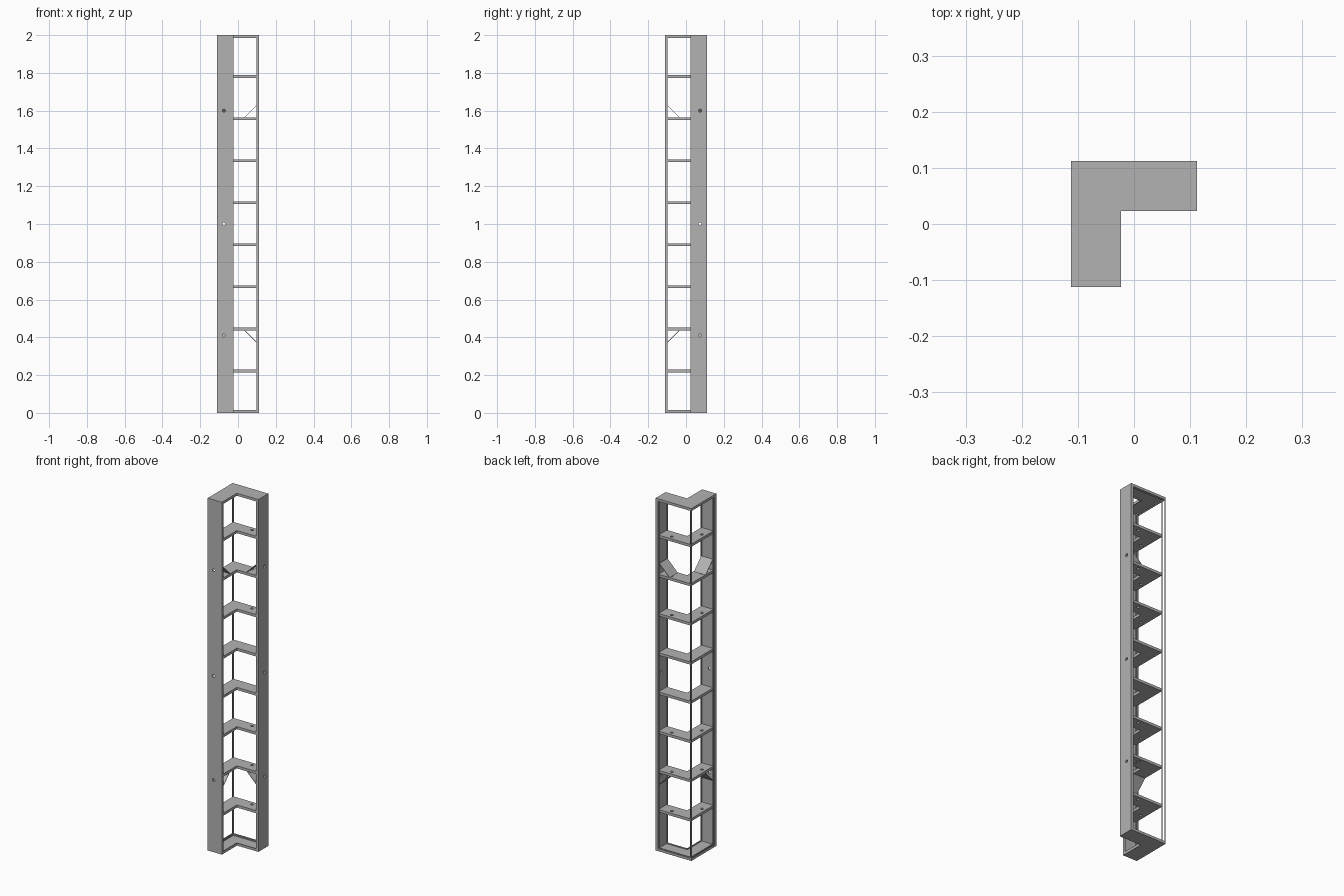
import bpy, bmesh
from mathutils import Vector

cube = bpy.data.objects.get("Cube")
if cube:
    bpy.data.objects.remove(cube, do_unlink=True)

H = 0.112        # half the footprint
ARM = 0.089      # depth of each arm
FRAME = 0.0145   # frame thickness with rails
SKIN = 0.0085    # frame thickness without rails
RAIL = 0.004     # rail width
STEP = 0.2225    # shelf spacing
HOLE = 0.075     # distance of hole line from the centre
RAILS = (0, 0.010, ARM - RAIL)

grey = bpy.data.materials.new("grey metal")
grey.use_nodes = True
colour = (0.45, 0.45, 0.45, 1)
grey.diffuse_color = colour
grey.node_tree.nodes["Principled BSDF"].inputs["Base Color"].default_value = colour


def prism(name, points, offset, mirror=False):
    """Extrude a flat polygon; mirror swaps it to the other arm."""
    bm = bmesh.new()
    face = bm.faces.new([bm.verts.new(p) for p in points])
    new = bmesh.ops.extrude_face_region(bm, geom=[face])["geom"]
    bmesh.ops.translate(bm, vec=Vector(offset),
                        verts=[v for v in new if isinstance(v, bmesh.types.BMVert)])
    if mirror:
        for v in bm.verts:
            v.co = (-v.co.y, -v.co.x, v.co.z)
    bmesh.ops.recalc_face_normals(bm, faces=bm.faces)
    mesh = bpy.data.meshes.new(name)
    bm.to_mesh(mesh)
    bm.free()
    mesh.materials.append(grey)
    ob = bpy.data.objects.new(name, mesh)
    bpy.context.collection.objects.link(ob)
    return ob


def ell(name, near, far, end, z0, z1):
    """L-shaped slab between two offsets from the outer corner."""
    a, b = H - near, H - far
    pts = [(end, a), (-a, a), (-a, -end), (-b, -end), (-b, b), (end, b)]
    return prism(name, [(x, y, z0) for x, y in pts], (0, 0, z1 - z0))


def box(name, x0, x1, y0, y1, z0, z1, mirror=False):
    pts = [(x0, y0, z0), (x1, y0, z0), (x1, y1, z0), (x0, y1, z0)]
    return prism(name, pts, (0, 0, z1 - z0), mirror)


def drill(ob, spots, rotation):
    """Cut round holes at the given places."""
    for spot in spots:
        bpy.ops.mesh.primitive_cylinder_add(vertices=20, radius=0.008, depth=0.04,
                                            location=spot, rotation=rotation)
        cutter = bpy.context.object
        cutter.name = "hole_cutter"
        cutter.hide_render = True
        mod = ob.modifiers.new("hole", "BOOLEAN")
        mod.object = cutter
        mod.solver = "EXACT"
        bpy.context.view_layer.objects.active = ob
        bpy.ops.object.modifier_apply(modifier=mod.name)
        bpy.data.objects.remove(cutter, do_unlink=True)


# Top and bottom caps with their rails
ell("bottom_cap", 0, ARM, H, 0, SKIN)
ell("top_cap", 0, ARM, H, 2 - SKIN, 2)
for o in RAILS:
    ell("bottom_rail", o, o + RAIL, H - SKIN, SKIN, FRAME)
    ell("top_rail", o, o + RAIL, H - SKIN, 2 - FRAME, 2 - SKIN)

# End panels, rails and sloped brackets, one set per arm
quarter = 1.5708
for mirror in (False, True):
    panel = box("end_panel", H - SKIN, H, H - ARM, H, SKIN, 2 - SKIN, mirror)
    heights = (0.41, 1.0, 1.6)
    if mirror:
        drill(panel, [(-HOLE, -H, z) for z in heights], (quarter, 0, 0))
    else:
        drill(panel, [(H, HOLE, z) for z in heights], (0, quarter, 0))
    for o in RAILS:
        box("end_rail", H - FRAME, H - SKIN, H - o - RAIL, H - o,
            SKIN, 2 - SKIN, mirror)
    for z, side in ((7 * STEP, 1), (2 * STEP, -1)):
        profile = [(0.033, 0.0075), (0.037, 0.0075), (0.0975, 0.068), (0.0975, 0.072)]
        prism("sloped_bracket", [(x, 0.027, z + side * h) for x, h in
                                 (profile[0], profile[1], profile[2], profile[3])],
              (0, 0.073, 0), mirror)

# Thin double posts in the outer corner
for o in RAILS[:2]:
    box("corner_post", -H + o, -H + o + RAIL, H - o - RAIL, H - o, SKIN, 2 - SKIN)

# Shelves, most with a small hole in each arm
for i in range(1, 9):
    z = i * STEP
    shelf = ell("shelf", 0.013, ARM - 0.001, H - SKIN, z - 0.0075, z + 0.0075)
    if i not in (4, 5):
        drill(shelf, [(0.036, HOLE, z), (-HOLE, -0.036, z)], (0, 0, 0))
